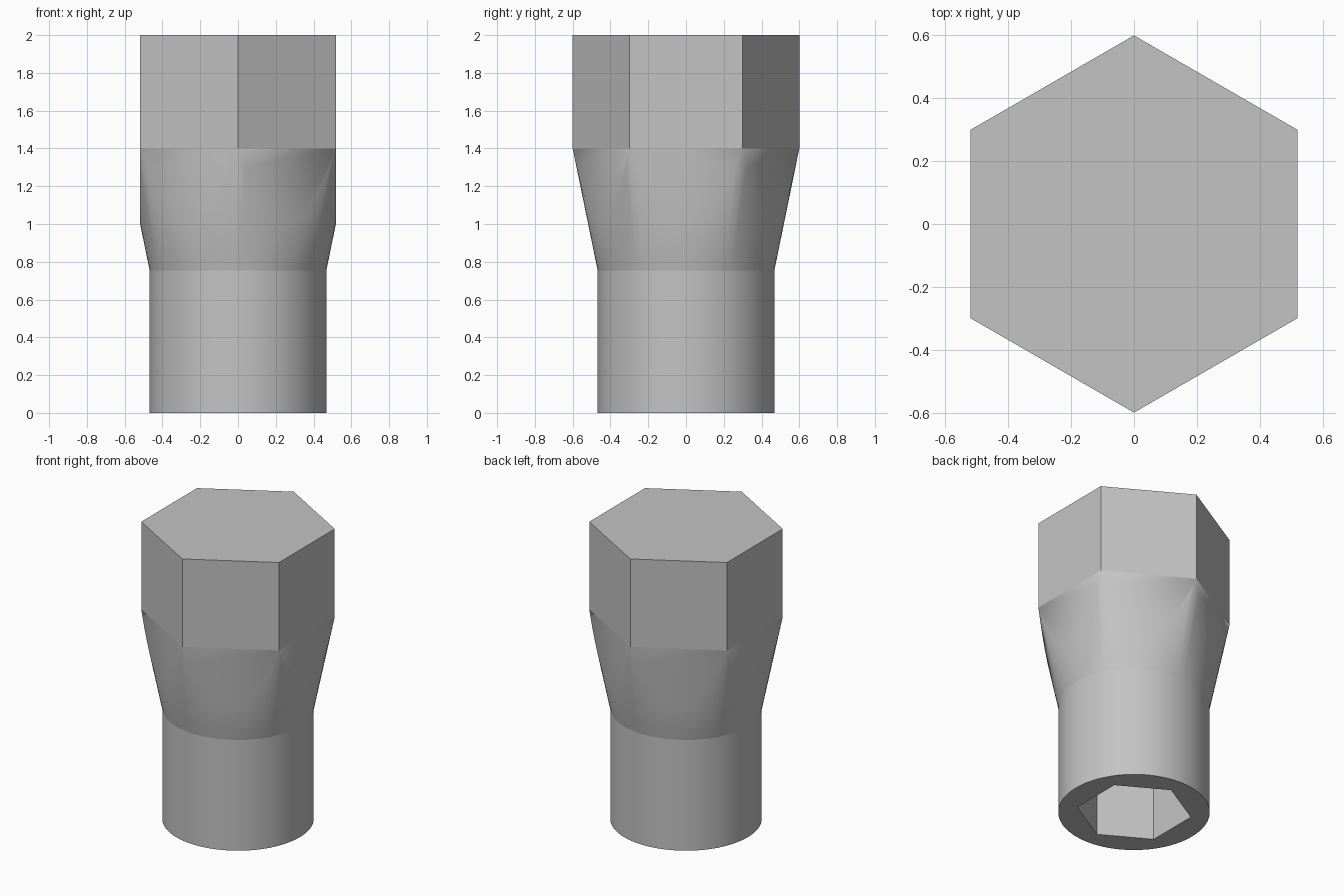
import bpy, bmesh
from math import sin, cos, pi, radians
from mathutils import Vector

if "Cube" in bpy.data.objects:
    bpy.data.objects.remove(bpy.data.objects["Cube"])

SIDES = 96
BODY_R, SHOULDER_Z, FLARE_END = 0.468, 0.755, 1.4
HEX_R, SOCKET_R, SOCKET_DEPTH, HEIGHT = 0.6, 0.356, 0.75, 2.0
TOP_R = BODY_R + (HEX_R - BODY_R) * (HEIGHT - SHOULDER_Z) / (FLARE_END - SHOULDER_Z)

bm = bmesh.new()


def ring(sides, radius, z):
    angles = [pi / 2 + 2 * pi * i / sides for i in range(sides)]
    return [bm.verts.new((radius * cos(a), radius * sin(a), z)) for a in angles]


def wall(low, high):
    n = len(low)
    for i in range(n):
        j = (i + 1) % n
        bm.faces.new((low[i], low[j], high[j], high[i]))


def loop_edges(verts):
    return [bm.edges.get((verts[i - 1], verts[i])) for i in range(len(verts))]


# Round shank with a conical flare above it
base = ring(SIDES, BODY_R, 0)
shoulder = ring(SIDES, BODY_R, SHOULDER_Z)
top = ring(SIDES, TOP_R, HEIGHT)
wall(base, shoulder)
wall(shoulder, top)
bm.faces.new(top)

# Six flats cut into the flare
for k in range(6):
    a = radians(60 * k)
    normal = Vector((cos(a), sin(a), 0))
    cut = bmesh.ops.bisect_plane(
        bm, geom=bm.verts[:] + bm.edges[:] + bm.faces[:], dist=1e-5,
        plane_co=normal * HEX_R * cos(pi / 6), plane_no=normal, clear_outer=True)
    edges = [e for e in cut["geom_cut"] if isinstance(e, bmesh.types.BMEdge)]
    bmesh.ops.contextual_create(bm, geom=edges)

# Line where the plain hexagonal head begins
bmesh.ops.bisect_plane(bm, geom=bm.verts[:] + bm.edges[:] + bm.faces[:], dist=1e-4,
                       plane_co=(0, 0, FLARE_END), plane_no=(0, 0, 1))

# Hexagonal socket in the underside
mouth = ring(6, SOCKET_R, 0)
floor = ring(6, SOCKET_R, SOCKET_DEPTH)
wall(mouth, floor)
bm.faces.new(floor)
bmesh.ops.triangle_fill(bm, use_beauty=True, edges=loop_edges(base) + loop_edges(mouth))

bmesh.ops.recalc_face_normals(bm, faces=bm.faces[:])
mesh = bpy.data.meshes.new("hex_socket_adapter")
bm.to_mesh(mesh)
bm.free()
adapter = bpy.data.objects.new("hex_socket_adapter", mesh)
bpy.context.collection.objects.link(adapter)

# Plain grey metal
grey = bpy.data.materials.new("plain_grey")
grey.use_nodes = True
colour = (0.55, 0.55, 0.55, 1)
grey.diffuse_color = colour
grey.node_tree.nodes["Principled BSDF"].inputs["Base Color"].default_value = colour
mesh.materials.append(grey)

# Smooth round walls, crisp rim at the shoulder and flat head
bpy.ops.object.select_all(action="DESELECT")
adapter.select_set(True)
bpy.context.view_layer.objects.active = adapter
bpy.ops.object.shade_smooth_by_angle(angle=radians(32))
for edge in mesh.edges:
    heights = [mesh.vertices[v].co.z for v in edge.vertices]
    if any(all(abs(h - z) < 1e-3 for h in heights) for z in (SHOULDER_Z, FLARE_END)):
        edge.use_edge_sharp = True
